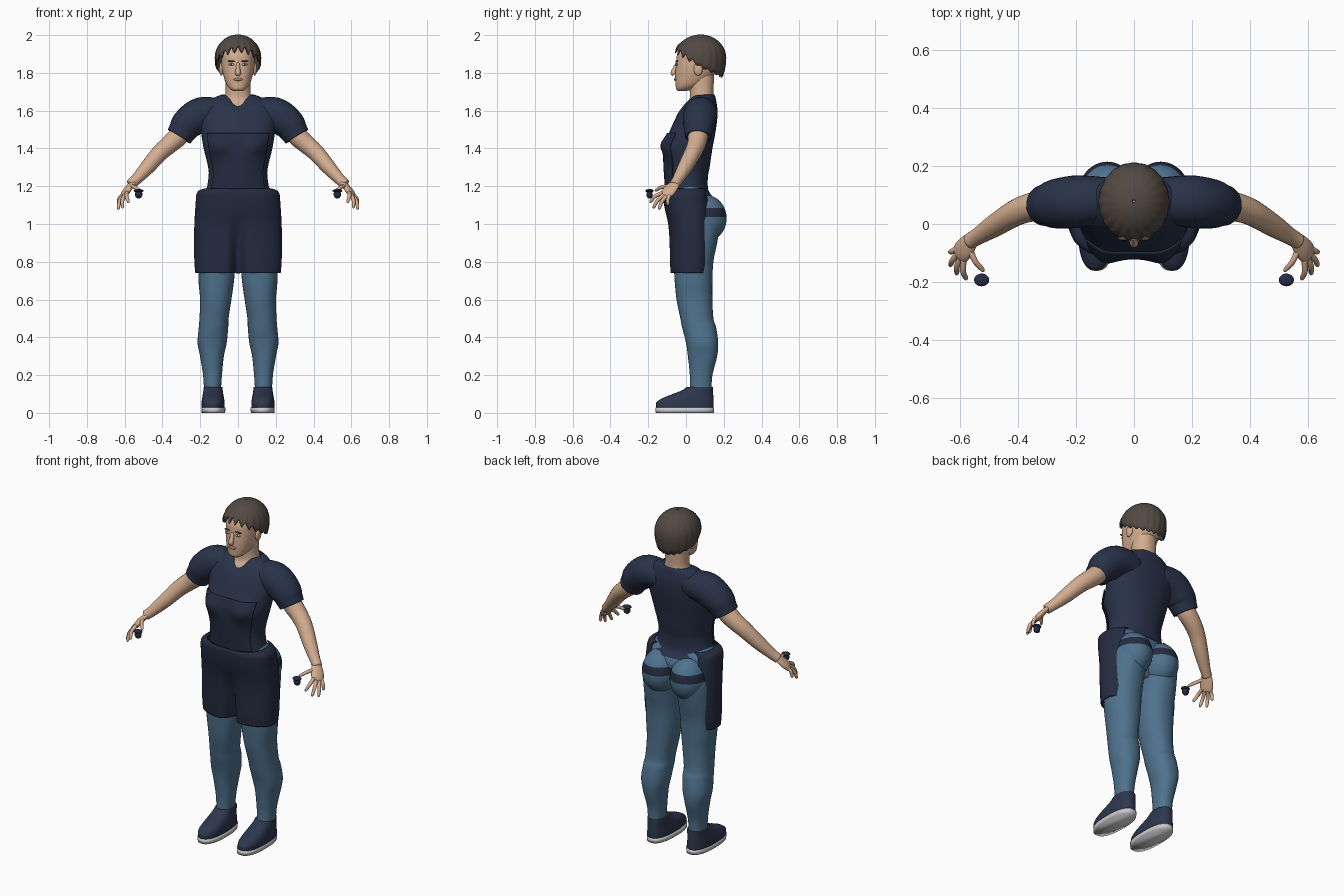
import bpy, bmesh, math
from mathutils import Vector, Matrix

if "Cube" in bpy.data.objects:
    bpy.data.objects.remove(bpy.data.objects["Cube"])


def material(name, *rgb):
    m = bpy.data.materials.new(name)
    m.use_nodes = True
    m.diffuse_color = (*rgb, 1)
    m.node_tree.nodes["Principled BSDF"].inputs["Base Color"].default_value = (*rgb, 1)
    return m


SHIRT = material("navy shirt", .022, .032, .066)
APRON = material("dark navy apron", .018, .025, .052)
DENIM = material("denim blue", .078, .17, .27)
SKIN = material("skin", .66, .42, .28)
HAIR = material("dark brown hair", .085, .068, .056)
SHOE = material("shoe blue", .026, .038, .075)
SOLE = material("pale sole", .6, .6, .62)
LIPS = material("lips", .48, .24, .17)
EYE = material("eye white", .6, .57, .52)


def finish(name, bm, mats, rule=None, mirror=False, solid=0):
    """Turn a bmesh into a smooth object, coloured by an optional face rule."""
    bmesh.ops.recalc_face_normals(bm, faces=bm.faces)
    for f in bm.faces:
        f.smooth = True
        if rule:
            f.material_index = int(rule(f.calc_center_median()))
    mesh = bpy.data.meshes.new(name)
    bm.to_mesh(mesh)
    bm.free()
    for m in mats:
        mesh.materials.append(m)
    ob = bpy.data.objects.new(name, mesh)
    bpy.context.collection.objects.link(ob)
    if solid:
        mod = ob.modifiers.new("thickness", 'SOLIDIFY')
        mod.thickness, mod.offset = solid, 0
    if mirror:
        ob.modifiers.new("mirror", 'MIRROR')
    return ob


def smooth_rows(rows, sub):
    """Catmull-Rom interpolation through rows of numbers."""
    out = []
    for i in range(len(rows) - 1):
        quad = (rows[max(i - 1, 0)], rows[i], rows[i + 1], rows[min(i + 2, len(rows) - 1)])
        for k in range(sub):
            t = k / sub
            out.append([.5 * (2 * b + (c - a) * t + (2 * a - 5 * b + 4 * c - d) * t * t
                              + (3 * b - a - 3 * c + d) * t ** 3) for a, b, c, d in zip(*quad)])
    return out + [list(rows[-1])]


def bridge(rings, closed=True, caps=True):
    """Connect rings of points with quads."""
    bm = bmesh.new()
    vs = [[bm.verts.new(p) for p in r] for r in rings]
    n = len(vs[0])
    for lo, hi in zip(vs, vs[1:]):
        for j in range(n if closed else n - 1):
            k = (j + 1) % n
            bm.faces.new((lo[j], lo[k], hi[k], hi[j]))
    if closed and caps:
        bm.faces.new(vs[0])
        bm.faces.new(vs[-1])
    return bm


def power(v, p):
    return math.copysign(abs(v) ** p, v)


def loft(name, rows, mats, cx=0, sub=5, n=48, square=2.2, arc=180, grow=0, warp=None, caps=True, **kw):
    """Stack of rings (z, half width, front y, back y, optional centre x); arc is measured from the front."""
    closed = arc == 180
    rings = []
    for z, rx, yf, yb, *c in smooth_rows(rows, sub):
        ring = []
        for j in range(n if closed else n + 1):
            a = math.radians(arc) * (2 * j / n - 1)
            x = (c[0] if c else cx) + (rx + grow) * power(math.sin(a), 2 / square)
            y = (yf + yb) / 2 - ((yb - yf) / 2 + grow) * power(math.cos(a), 2 / square)
            p = Vector((x, y, z))
            ring.append(warp(p, math.cos(a)) if warp else p)
        rings.append(ring)
    return finish(name, bridge(rings, closed, caps), mats, **kw)


def tube(name, pts, mats, side=(0, 1, 0), flat=1, n=20, sub=5, **kw):
    """Round or flattened tube along points (x, y, z, radius)."""
    pts = smooth_rows(pts, sub)
    rings = []
    for i, p in enumerate(pts):
        t = (Vector(pts[min(i + 1, len(pts) - 1)][:3]) - Vector(pts[max(i - 1, 0)][:3])).normalized()
        u = Vector(side)
        u = (u - t * u.dot(t)).normalized()
        v = t.cross(u)
        rings.append([Vector(p[:3]) + p[3] * (u * math.cos(a) + v * flat * math.sin(a))
                      for a in (math.tau * j / n for j in range(n))])
    return finish(name, bridge(rings), mats, **kw)


def ball(name, centre, radii, mats, seg=24, **kw):
    bm = bmesh.new()
    bmesh.ops.create_uvsphere(bm, u_segments=seg, v_segments=seg, radius=1)
    bm.transform(Matrix.Translation(centre) @ Matrix.Diagonal((*radii, 1)))
    return finish(name, bm, mats, **kw)


# Trousers, with the apron strap as a dark band across the seat
def strap(c):
    return 1.035 < c.z < 1.085 and c.y > 0


TROUSERS = [DENIM, APRON]
loft("trouser_legs", [(.12, .045, .02, .135, .135), (.2, .05, .02, .14, .135), (.3, .063, .01, .165, .138),
     (.37, .077, 0, .17, .137), (.45, .078, -.02, .16, .13), (.5, .077, -.03, .145, .127),
     (.6, .083, -.05, .14, .118), (.7, .094, -.06, .14, .115), (.8, .098, -.065, .145, .113),
     (.9, .1, -.068, .165, .112), (1, .1, -.07, .18, .108), (1.08, .09, -.05, .17, .1)],
     TROUSERS, sub=8, rule=strap, mirror=True)
loft("trouser_hips", [(.93, .12, -.03, .1), (1, .2, -.07, .13), (1.1, .208, -.08, .15),
     (1.16, .19, -.085, .125), (1.2, .16, -.08, .1)], TROUSERS, sub=10, rule=strap)
ball("trouser_seat", (.092, .1, 1.03), (.102, .115, .125), TROUSERS, seg=48, rule=strap, mirror=True)


# Shirt body with bust and a dipped neckline
def body_shape(p, front):
    if front > 0:
        p.y -= .032 * math.exp(-((abs(p.x) - .105) / .055) ** 2 - ((p.z - 1.42) / .05) ** 2)
        if p.z > 1.6:
            p.z -= .5 * (p.z - 1.6) * math.exp(-(p.x / .045) ** 2)
    return p


BODY = [(1.14, .19, -.1, .145), (1.18, .168, -.1, .118), (1.25, .156, -.105, .116), (1.3, .158, -.108, .125),
        (1.4, .182, -.11, .14), (1.48, .195, -.09, .155), (1.55, .205, -.06, .165), (1.6, .2, -.035, .167),
        (1.64, .165, -.01, .162), (1.67, .125, .018, .156), (1.685, .085, .032, .15)]
loft("shirt_body", BODY, [SHIRT], n=72, warp=body_shape, caps=False)
tube("shirt_sleeves", [(.08, .085, 1.585, .075), (.19, .078, 1.582, .09), (.265, .07, 1.532, .086),
     (.295, .066, 1.49, .075), (.312, .064, 1.463, .07)], [SHIRT], n=32, mirror=True)

# Apron: bib over the chest and an open-backed skirt with a crease between the thighs
loft("apron_bib", [r for r in BODY if 1.15 < r[0] < 1.49], [APRON], n=48, arc=52, grow=.008,
     warp=body_shape, solid=.006)


def skirt_shape(p, front):
    if front > 0 and p.z < 1.05:
        p.y += .3 * (1.05 - p.z) * math.exp(-(p.x / .03) ** 2)
    return p


loft("apron_skirt", [(.74, .222, -.08, .13), (.8, .227, -.083, .135), (.9, .229, -.085, .14), (1, .227, -.092, .14),
     (1.1, .221, -.112, .137), (1.165, .213, -.118, .125), (1.185, .176, -.112, .118)],
     [APRON], n=96, square=2.6, arc=140, warp=skirt_shape, solid=.008)

# Shoes
loft("shoe_soles", [(0, .062, -.16, .147), (.028, .064, -.162, .149)], [SOLE], cx=.13, sub=1, square=2.5, mirror=True)
loft("shoe_uppers", [(.028, .061, -.158, .146), (.055, .061, -.157, .146), (.078, .058, -.125, .145),
     (.1, .054, -.07, .144), (.12, .051, -.02, .143), (.137, .049, .003, .142)],
     [SHOE], cx=.132, square=2.4, mirror=True)

# Arms and hands
tube("arms", [(.26, .07, 1.53, .05), (.315, .064, 1.465, .053), (.365, .055, 1.42, .049), (.415, .035, 1.375, .045),
     (.48, -.005, 1.3, .039), (.535, -.04, 1.24, .03), (.568, -.06, 1.21, .027)], [SKIN], mirror=True)
SPREAD = (-.022, -.04, .01)
tube("palms", [(.55, -.048, 1.225, .022), (.568, -.065, 1.205, .032), (.588, -.088, 1.178, .038),
     (.6, -.105, 1.158, .035), (.605, -.113, 1.149, .022)], [SKIN], side=SPREAD, flat=.45, mirror=True)
FINGERS = {"index_fingers": ((.588, -.125, 1.165), (.58, -.193, 1.115)),
           "middle_fingers": ((.598, -.115, 1.155), (.613, -.175, 1.085)),
           "ring_fingers": ((.606, -.1, 1.15), (.636, -.145, 1.078)),
           "little_fingers": ((.606, -.083, 1.158), (.637, -.098, 1.1)),
           "thumbs": ((.568, -.08, 1.2), (.519, -.165, 1.178))}
for name, (base, tip) in FINGERS.items():
    a, b = Vector(base), Vector(tip)
    knuckle = a.lerp(b, .5) + Vector((.006, -.004, .007))
    tube(name, [(*a, .011), (*knuckle, .01), (*a.lerp(b, .9), .008), (*b, .003)], [SKIN], n=12, mirror=True)

# Small dark knobs by the thumbs
ball("knobs", (.526, -.193, 1.157), (.02, .017, .022), [APRON], mirror=True)
ball("knob_caps", (.526, -.193, 1.176), (.026, .022, .009), [APRON], mirror=True)

# Neck, head and face
loft("neck", [(1.58, .11, -.02, .15), (1.63, .095, .0, .15), (1.66, .076, .018, .148), (1.7, .066, .02, .145),
     (1.8, .066, .01, .15)], [SKIN])
loft("head", [(1.703, .022, -.04, .0), (1.715, .042, -.052, .04), (1.74, .062, -.055, .09), (1.78, .076, -.057, .14),
     (1.82, .085, -.055, .168), (1.86, .088, -.052, .178), (1.9, .088, -.046, .18), (1.95, .072, -.018, .16),
     (1.985, .03, .04, .11)], [SKIN], square=2.3)
tube("nose", [(0, -.046, 1.852, .009), (0, -.058, 1.825, .011), (0, -.066, 1.802, .015), (0, -.062, 1.79, .012)],
     [SKIN], side=(1, 0, 0))
ball("ears", (.088, .065, 1.82), (.012, .024, .034), [SKIN], mirror=True)
ball("eyes", (.035, -.05, 1.844), (.015, .006, .006), [EYE], seg=16, mirror=True)
ball("pupils", (.035, -.053, 1.844), (.005, .005, .005), [HAIR], seg=12, mirror=True)
ball("eyebrows", (.036, -.049, 1.862), (.02, .008, .004), [HAIR], seg=16, mirror=True)
ball("mouth", (0, -.056, 1.766), (.024, .008, .008), [LIPS], seg=16)


# Short hair with a jagged fringe, lower at the nape
def hair_point(a, t):
    front = math.cos(a)
    edge = 1.84 + .065 * front - .012 * math.sin(a) ** 2
    tooth = abs((a * 20 / math.tau) % 1 - .5) * 2
    edge += tooth * (.012 + .028 * max(front, 0))
    z = 2 - (2 - edge) * t * t
    h = (z - 1.88) / .12
    r = math.sqrt(max(1 - h * h, 0)) if h > 0 else 1 - .2 * h * h
    r *= 1 + .012 * t * math.cos(20 * a) + .06 * max(front, 0) ** 3 * t ** 6
    return Vector((.119 * r * math.sin(a), .077 - .132 * r * math.cos(a), z))


finish("hair", bridge([[hair_point(math.tau * j / 160, max(i / 16, .02)) for j in range(160)]
                       for i in range(17)], caps=False), [HAIR], solid=.006)
